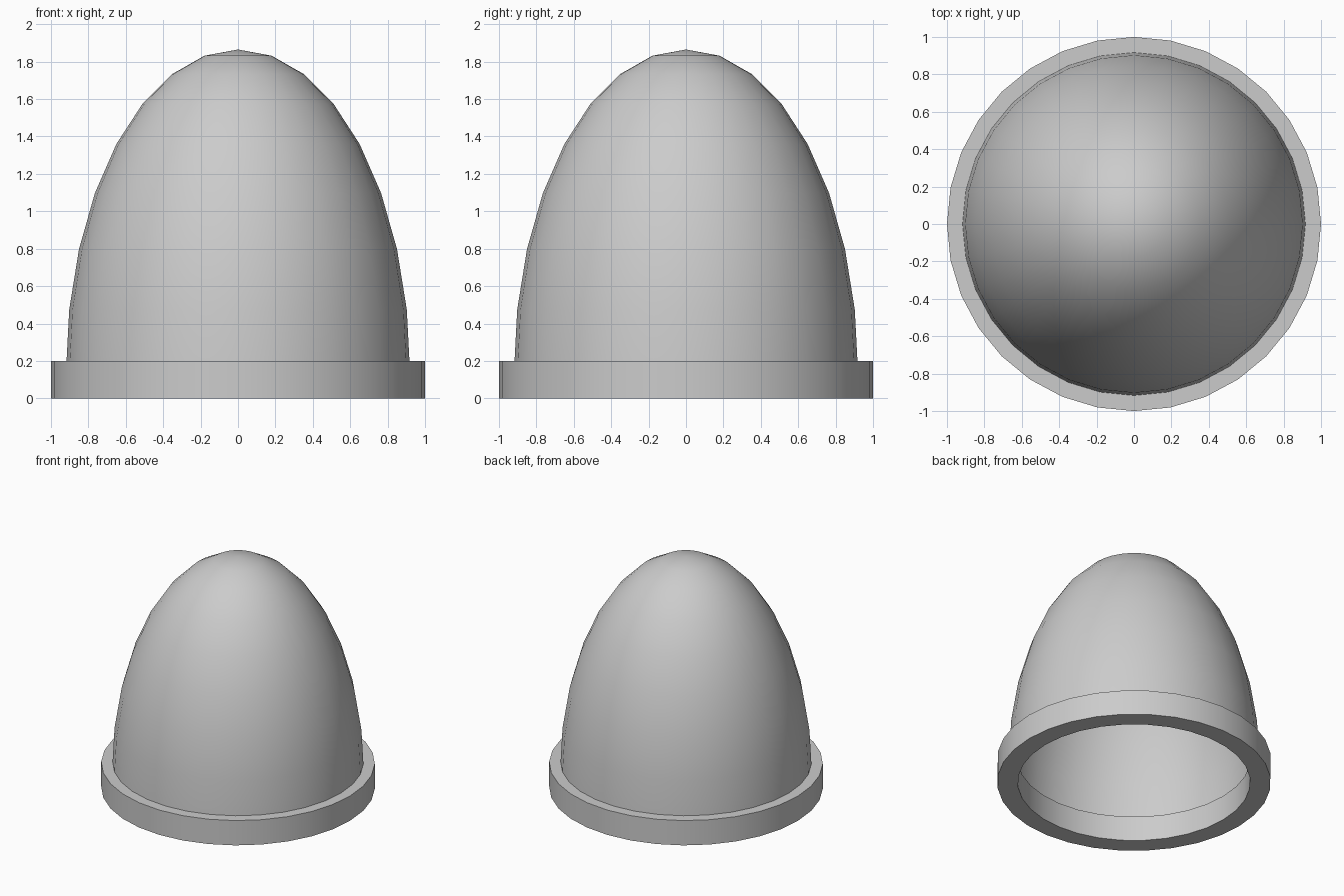
import bpy, bmesh, math

if "Cube" in bpy.data.objects:
    bpy.data.objects.remove(bpy.data.objects["Cube"])

SEGMENTS = 32


def lathe(name, profile, closed=False):
    """Revolve (radius, z) points about the z axis; radius 0 makes a pole."""
    bm = bmesh.new()
    rows = []
    for r, z in profile:
        count = SEGMENTS if r > 1e-6 else 1
        rows.append([bm.verts.new((r * math.cos(2 * math.pi * i / SEGMENTS),
                                   r * math.sin(2 * math.pi * i / SEGMENTS), z))
                     for i in range(count)])
    pairs = list(zip(rows, rows[1:]))
    if closed:
        pairs.append((rows[-1], rows[0]))
    for a, b in pairs:
        for i in range(SEGMENTS):
            j = (i + 1) % SEGMENTS
            if len(b) == 1:
                bm.faces.new((a[i], a[j], b[0]))
            else:
                bm.faces.new((a[i], a[j], b[j], b[i]))
    mesh = bpy.data.meshes.new(name)
    bm.to_mesh(mesh)
    bm.free()
    obj = bpy.data.objects.new(name, mesh)
    bpy.context.collection.objects.link(obj)
    bpy.ops.object.select_all(action='DESELECT')
    obj.select_set(True)
    bpy.context.view_layer.objects.active = obj
    bpy.ops.object.shade_smooth_by_angle(angle=math.radians(30))
    return obj


# base ring: square-section band, open in the middle
lathe("base_ring", [(0.85, 0), (1, 0), (1, 0.2), (0.85, 0.2)], closed=True)

# dome: thin stretched hemisphere whose rim is sunk into the ring
RADIUS, HEIGHT, RIM_Z, RINGS = 0.92, 1.727, 0.138, 8
angles = [math.pi / 2 * k / RINGS for k in range(RINGS + 1)]
dome = lathe("dome", [(RADIUS * math.cos(a), RIM_Z + HEIGHT * math.sin(a)) for a in angles])
bpy.ops.object.shade_smooth()
